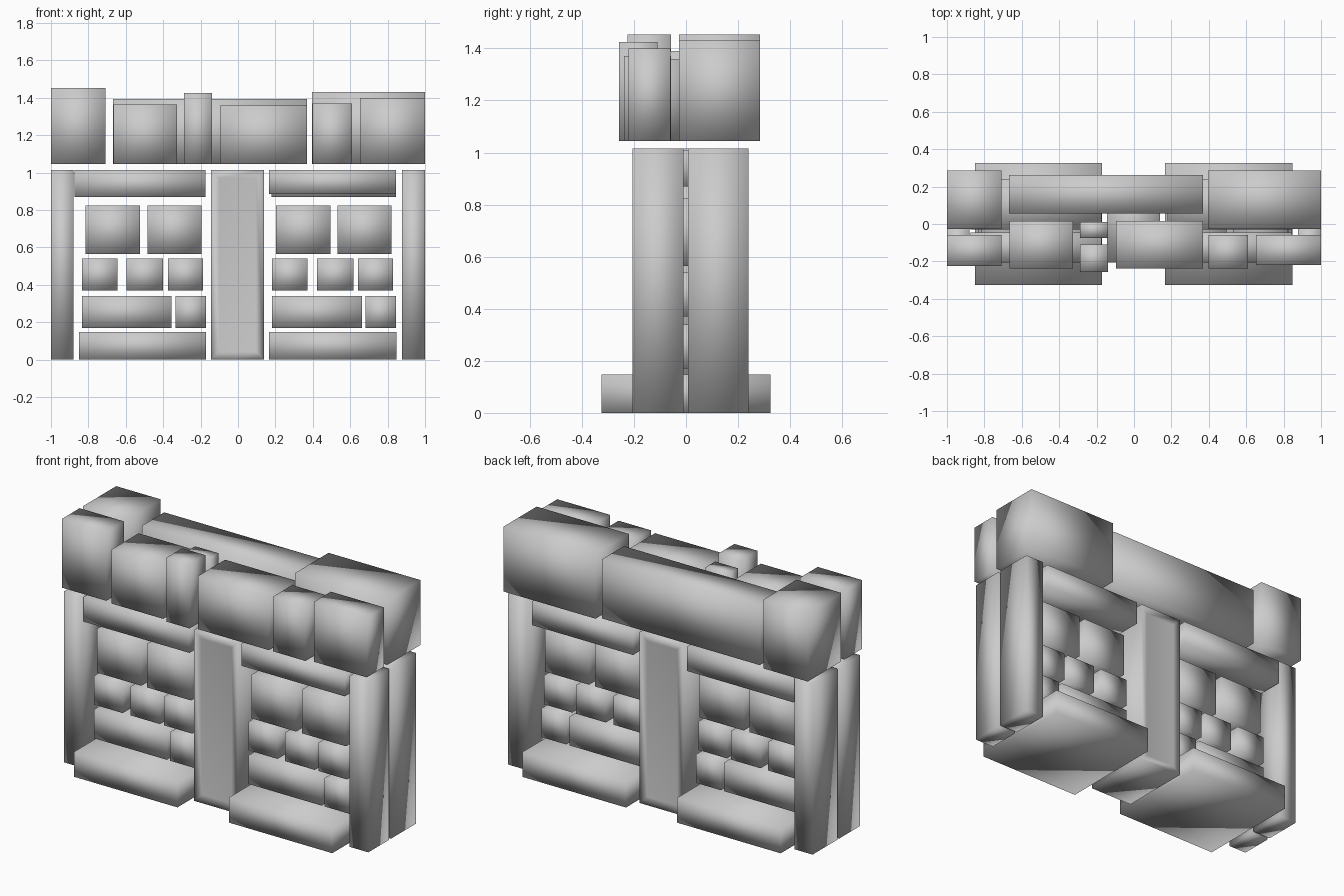
import bpy, bmesh
from mathutils import Matrix, Vector

if "Cube" in bpy.data.objects:
    bpy.data.objects.remove(bpy.data.objects["Cube"])


def box(name, x, y, z, panel=False):
    """Smooth-shaded block from (min, max) ranges; panel recesses front and back."""
    lo, hi = Vector((x[0], y[0], z[0])), Vector((x[1], y[1], z[1]))
    bm = bmesh.new()
    bmesh.ops.create_cube(bm, size=1)
    bmesh.ops.scale(bm, vec=hi - lo, verts=bm.verts)
    bmesh.ops.translate(bm, vec=(lo + hi) / 2, verts=bm.verts)
    bm.normal_update()
    if panel:
        sides = [f for f in bm.faces if abs(f.normal.y) > 0.9]
        bmesh.ops.inset_individual(bm, faces=sides, thickness=0.063, depth=-0.008)
    for f in bm.faces:
        f.smooth = True
    mesh = bpy.data.meshes.new(name)
    bm.to_mesh(mesh)
    bm.free()
    ob = bpy.data.objects.new(name, mesh)
    bpy.context.collection.objects.link(ob)
    return ob


# End posts, a front and a back one on each side
for side, x in (("left", (-1, -0.88)), ("right", (0.877, 1))):
    box(side + "_front_post", x, (-0.205, -0.01), (0, 1.015))
    box(side + "_back_post", x, (0.008, 0.24), (0, 1.015))

# Middle pillar with a recessed panel on both faces
box("middle_pillar", (-0.145, 0.14), (-0.205, 0.235), (0, 1.015), panel=True)

# Infill of each bay: wide footing and three rows of stones
rows = [
    ((0.17, 0.34), [(-0.835, -0.355), (-0.335, -0.172)]),
    ((0.37, 0.54), [(-0.835, -0.645), (-0.595, -0.40), (-0.375, -0.188)]),
    ((0.565, 0.825), [(-0.815, -0.523), (-0.485, -0.195)]),
]
for side, dx in (("left", 0), ("right", 1.017)):
    box(side + "_footing", (-0.85 + dx, -0.17 + dx), (-0.325, 0.325), (0, 0.148))
    for r, (z, stones) in enumerate(rows):
        for i, (a, b) in enumerate(stones):
            box(f"{side}_stone_{r}_{i}", (a + dx, b + dx), (-0.16, 0.15), z)

# Lintels over the bays
box("left_front_lintel", (-0.873, -0.175), (-0.205, -0.045), (0.87, 1.015))
box("left_back_lintel", (-0.873, -0.175), (-0.03, 0.24), (0.87, 1.015))
box("right_front_lintel", (0.165, 0.845), (-0.205, -0.045), (0.885, 1.015))
box("right_back_lintel", (0.18, 0.845), (-0.03, 0.24), (0.87, 1.01))

# Row of uneven capstones: x range, y range, top height
caps = [
    ((-1, -0.708), (-0.225, -0.058), 1.453),
    ((-1, -0.708), (-0.027, 0.285), 1.453),
    ((-0.665, -0.325), (-0.238, 0.017), 1.365),
    ((-0.29, -0.138), (-0.257, -0.11), 1.425),
    ((-0.29, -0.138), (-0.075, 0.012), 1.39),
    ((-0.097, 0.37), (-0.238, 0.017), 1.36),
    ((0.397, 0.61), (-0.238, -0.058), 1.37),
    ((0.652, 1), (-0.22, -0.06), 1.40),
    ((-0.668, 0.37), (0.055, 0.262), 1.395),
    ((0.395, 1), (-0.027, 0.285), 1.43),
]
for i, (x, y, top) in enumerate(caps):
    box(f"capstone_{i}", x, y, (1.045, top))
